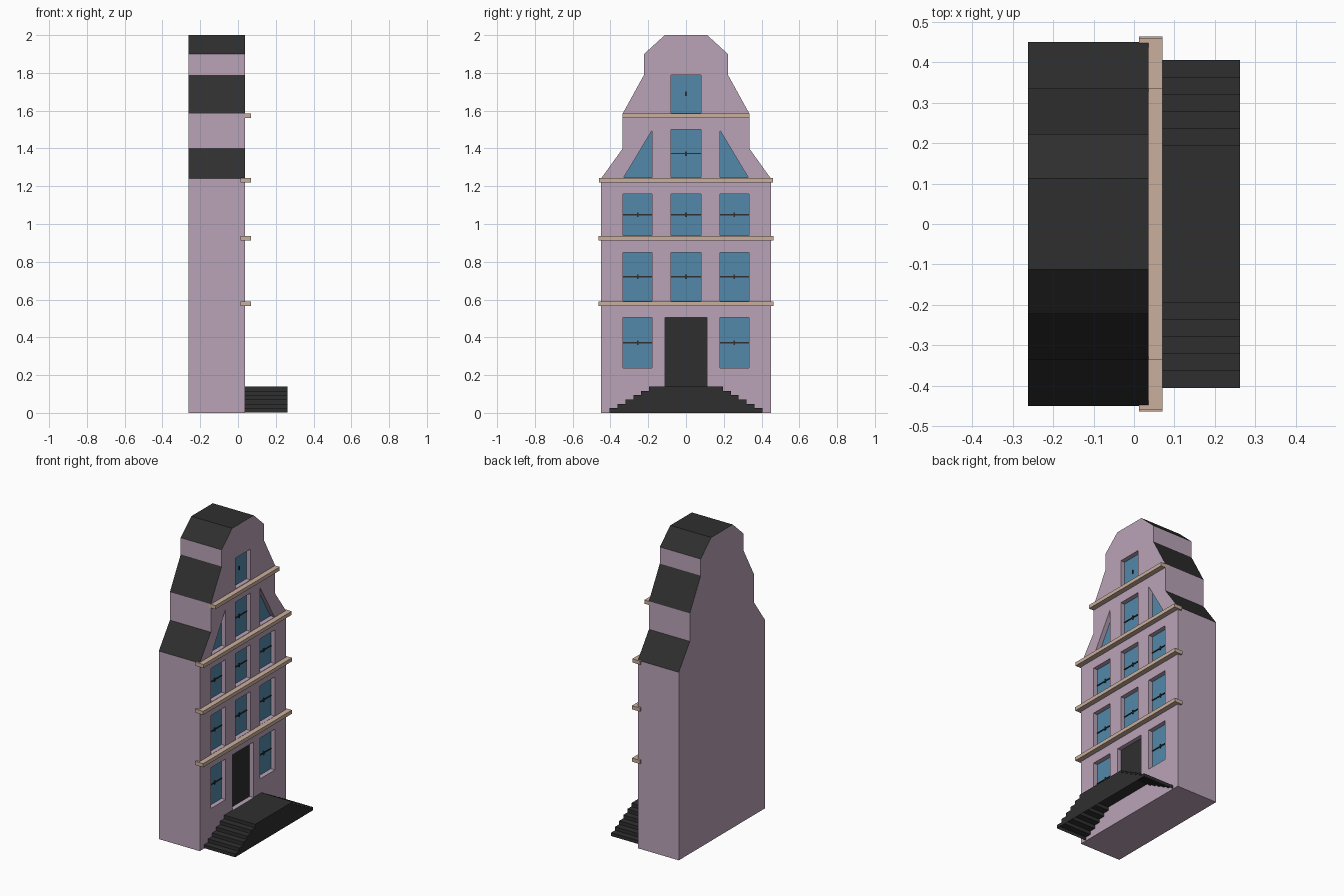
import bpy, bmesh
from mathutils import Vector

if "Cube" in bpy.data.objects:
    bpy.data.objects.remove(bpy.data.objects["Cube"])


def material(name, rgb):
    m = bpy.data.materials.new(name)
    m.diffuse_color = (*rgb, 1)
    m.use_nodes = True
    m.node_tree.nodes["Principled BSDF"].inputs["Base Color"].default_value = m.diffuse_color
    return m


PINK = material("mauve wall", (0.49, 0.37, 0.48))
DARK = material("charcoal", (0.028, 0.028, 0.028))
GLASS = material("blue glass", (0.085, 0.25, 0.41))
STONE = material("sand stone", (0.59, 0.43, 0.335))

BACK, FRONT, RECESS = -0.2625, 0.036, 0.004


def prism(bm, pts, x0, x1):
    """Extrude a (y, z) outline along x from x0 to x1."""
    a = [bm.verts.new((x0, y, z)) for y, z in pts]
    b = [bm.verts.new((x1, y, z)) for y, z in pts]
    bm.faces.new(a)
    bm.faces.new(b)
    for i in range(len(pts)):
        j = (i + 1) % len(pts)
        bm.faces.new((a[i], a[j], b[j], b[i]))


def rect(y0, y1, z0, z1):
    return [(y0, z0), (y1, z0), (y1, z1), (y0, z1)]


def mirrored(half):
    return half + [(-y, z) for y, z in reversed(half)]


def finish(bm, name, *mats):
    bmesh.ops.recalc_face_normals(bm, faces=bm.faces[:])
    me = bpy.data.meshes.new(name)
    bm.to_mesh(me)
    bm.free()
    ob = bpy.data.objects.new(name, me)
    bpy.context.collection.objects.link(ob)
    for m in mats:
        me.materials.append(m)
    return ob


# window outlines: side columns, middle column, gable triangles
windows = []
for z0, z1 in ((0.237, 0.505), (0.592, 0.85), (0.938, 1.16)):
    windows += [rect(-0.333, -0.18, z0, z1), rect(0.18, 0.333, z0, z1)]
for z0, z1 in ((0.592, 0.85), (0.938, 1.16), (1.246, 1.5), (1.587, 1.79)):
    windows.append(rect(-0.08, 0.08, z0, z1))
triangles = [[(s * 0.33, 1.246), (s * 0.18, 1.246), (s * 0.18, 1.495)] for s in (-1, 1)]
door = rect(-0.11, 0.11, 0.14, 0.505)

# house body with dark roof slopes
bm = bmesh.new()
prism(bm, mirrored([(0.45, 0), (0.45, 1.24), (0.335, 1.4), (0.335, 1.585),
                    (0.222, 1.79), (0.222, 1.9), (0.112, 2.0)]), BACK, FRONT)
bmesh.ops.recalc_face_normals(bm, faces=bm.faces[:])
for f in bm.faces:
    f.material_index = 1 if f.normal.z > 0.1 else 0
house = finish(bm, "house_body", PINK, DARK)

# cut window and door recesses
bm = bmesh.new()
for outline in windows + triangles + [door]:
    prism(bm, outline, RECESS, 0.1)
cutter = finish(bm, "recess_cutter", PINK)
cutter.hide_render = True
mod = house.modifiers.new("recesses", 'BOOLEAN')
mod.operation = 'DIFFERENCE'
mod.solver = 'EXACT'
mod.object = cutter
bpy.context.view_layer.objects.active = house
bpy.ops.object.modifier_apply(modifier=mod.name)
bpy.data.objects.remove(cutter)

# windows: inset pane with a raised frame
bm = bmesh.new()
for outline in windows + triangles:
    pane = bm.faces.new([bm.verts.new((RECESS + 0.002, y, z)) for y, z in outline])
    ring = bmesh.ops.inset_region(bm, faces=[pane], thickness=0.013,
                                  use_even_offset=True)["faces"]
    pane.material_index = 1
    ext = bmesh.ops.extrude_face_region(bm, geom=ring)["geom"]
    bmesh.ops.translate(bm, vec=Vector((0.008, 0, 0)),
                        verts=[g for g in ext if isinstance(g, bmesh.types.BMVert)])
finish(bm, "windows", DARK, GLASS)

# thin glazing bars with a small centre catch
bm = bmesh.new()
for o in windows:
    y0, y1, z0, z1 = o[0][0], o[1][0], o[0][1], o[2][1]
    yc, zc = (y0 + y1) / 2, (z0 + z1) / 2
    if z1 < 1.7:
        prism(bm, rect(y0, y1, zc - 0.003, zc + 0.003), RECESS + 0.001, RECESS + 0.007)
    prism(bm, rect(yc - 0.004, yc + 0.004, zc - 0.012, zc + 0.012), RECESS + 0.001, RECESS + 0.008)
finish(bm, "glazing_bars", DARK)

# door plate
bm = bmesh.new()
prism(bm, door, RECESS - 0.002, RECESS + 0.004)
finish(bm, "door", DARK)

# stone ledges
bm = bmesh.new()
for w, z in ((0.463, 0.579), (0.463, 0.924), (0.46, 1.232), (0.335, 1.572)):
    prism(bm, rect(-w, w, z - 0.012, z + 0.012), 0.012, 0.07)
finish(bm, "ledges", STONE)

# double-sided entrance steps, hollow underneath
half = [(0.405, 0.003)]
for i in range(6):
    y, z = 0.405 - i * 0.042, 0.025 + i * 0.023
    half += [(y, z), (y - 0.042 if i < 5 else y, z)]
half.pop()
bm = bmesh.new()
prism(bm, mirrored(half), FRONT, 0.2625)
bmesh.ops.recalc_face_normals(bm, faces=bm.faces[:])
bmesh.ops.delete(bm, geom=[f for f in bm.faces if f.normal.x < -0.9 or f.normal.z < -0.9],
                 context='FACES')
finish(bm, "entrance_steps", DARK)
